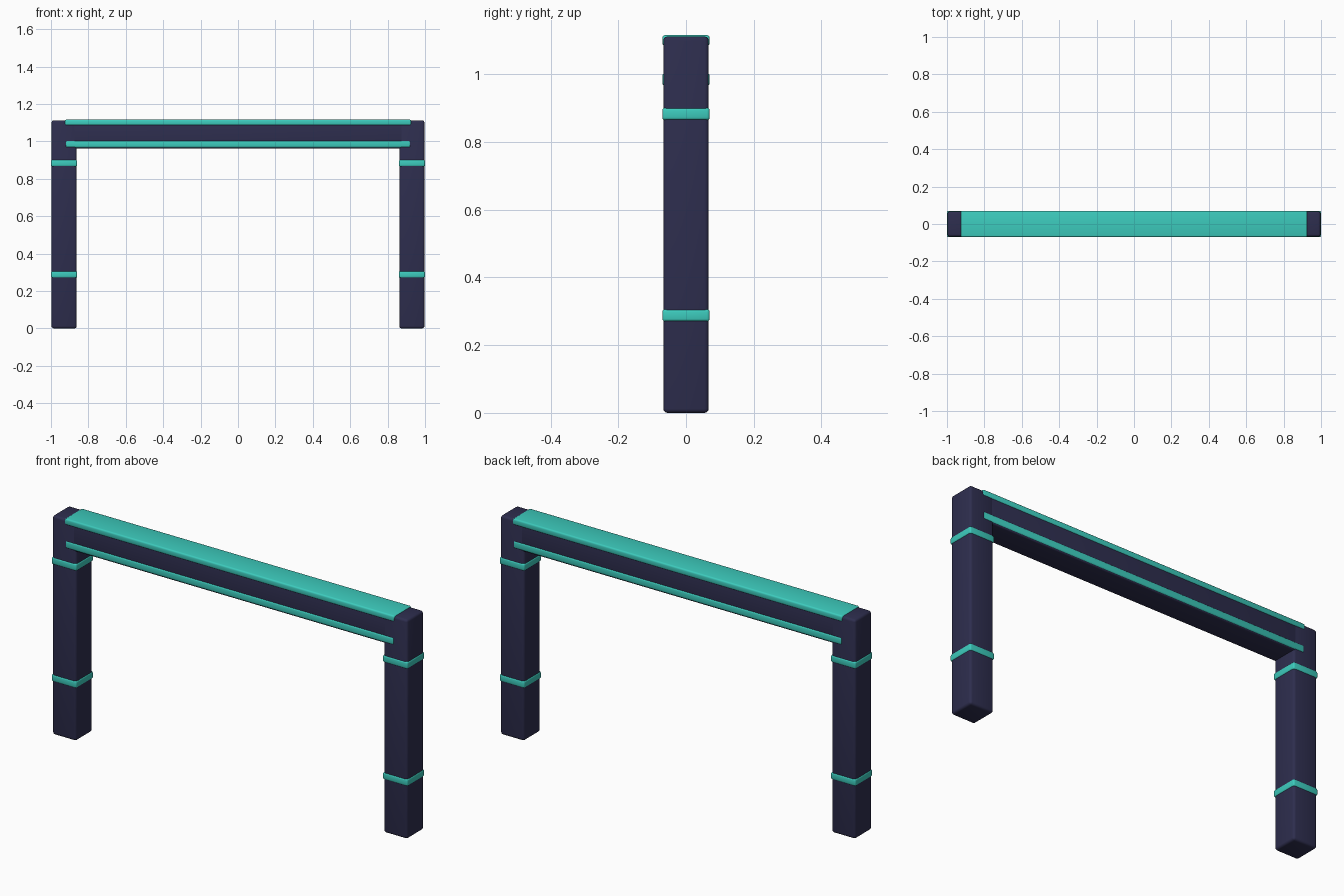
import bpy
import bmesh
from mathutils import Vector

cube = bpy.data.objects.get("Cube")
if cube:
    bpy.data.objects.remove(cube, do_unlink=True)


def make_material(name, color):
    mat = bpy.data.materials.new(name)
    mat.use_nodes = True
    mat.diffuse_color = color
    mat.node_tree.nodes["Principled BSDF"].inputs["Base Color"].default_value = color
    return mat


NAVY = make_material("dark navy", (0.027, 0.027, 0.077, 1))
TEAL = make_material("teal", (0.046, 0.60, 0.51, 1))


def rounded_box(name, center_x, half_x, half_y, z_low, z_high, mat, bevel):
    """Box with softened edges, placed by its bottom and top heights."""
    bm = bmesh.new()
    bmesh.ops.create_cube(bm, size=1)
    size = Vector((2 * half_x, 2 * half_y, z_high - z_low))
    bmesh.ops.scale(bm, vec=size, verts=bm.verts)
    bmesh.ops.translate(bm, vec=(center_x, 0, (z_low + z_high) / 2), verts=bm.verts)
    bmesh.ops.bevel(bm, geom=bm.edges[:], offset=bevel, segments=3,
                    profile=0.5, affect="EDGES")
    mesh = bpy.data.meshes.new(name)
    bm.to_mesh(mesh)
    bm.free()
    mesh.materials.append(mat)
    obj = bpy.data.objects.new(name, mesh)
    bpy.context.collection.objects.link(obj)
    bpy.ops.object.select_all(action="DESELECT")
    obj.select_set(True)
    bpy.context.view_layer.objects.active = obj
    bpy.ops.object.shade_smooth_by_angle(angle=0.6)
    return obj


POST_X = 0.93
POST_HALF = 0.067
BAND_HALF = 0.07

# Posts, each with two wrapped bands
for side, sign in (("left", 1), ("right", -1)):
    x = sign * POST_X
    rounded_box(f"{side}_post", x, POST_HALF, POST_HALF, 0, 1.112, NAVY, 0.012)
    for level, z in (("lower", 0.27), ("upper", 0.865)):
        rounded_box(f"{side}_{level}_band", x, BAND_HALF, BAND_HALF,
                    z, z + 0.036, TEAL, 0.008)

# Crossbeam between the post centres
rounded_box("crossbeam", 0, 0.925, 0.0665, 0.962, 1.108, NAVY, 0.008)

# Trim strips along the beam
rounded_box("lower_trim", 0, 0.922, BAND_HALF, 0.967, 1.004, TEAL, 0.008)
rounded_box("top_trim", 0, 0.926, BAND_HALF, 1.085, 1.116, TEAL, 0.008)
